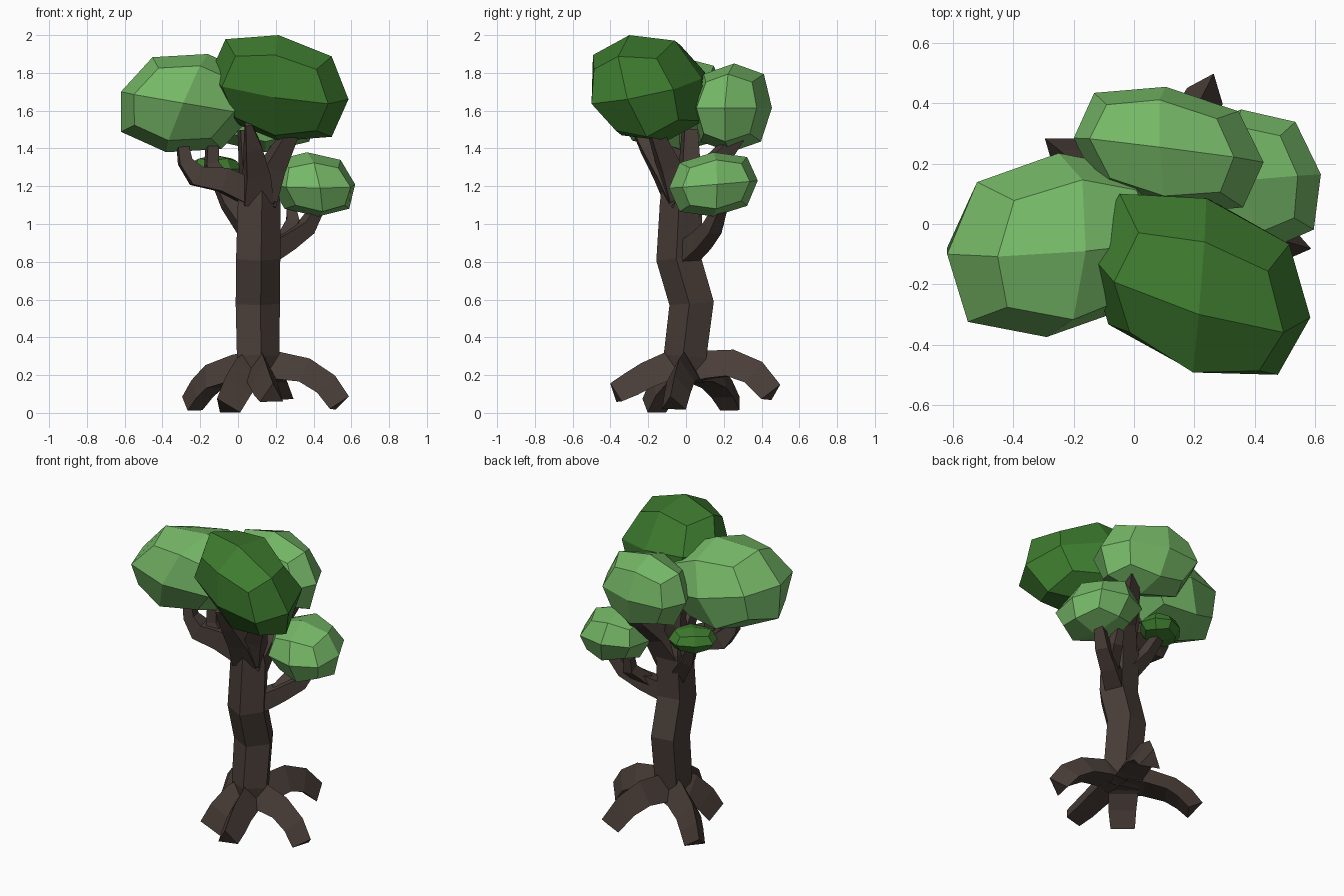
import bpy, bmesh, math
from mathutils import Vector as V


def material(name, rgb):
    m = bpy.data.materials.new(name)
    m.diffuse_color = (*rgb, 1)
    return m


BARK = material("dark_bark", (0.066, 0.047, 0.039))
LIGHT = material("light_leaf", (0.18, 0.48, 0.135))
DARK = material("dark_leaf", (0.048, 0.20, 0.028))


def finish(name, bm, mat):
    bmesh.ops.recalc_face_normals(bm, faces=bm.faces)
    me = bpy.data.meshes.new(name)
    bm.to_mesh(me)
    bm.free()
    me.materials.append(mat)
    ob = bpy.data.objects.new(name, me)
    bpy.context.collection.objects.link(ob)
    return ob


def limb(name, path, sides=4, ref=(0, 0, 1), phase=45, fat=1.0, drop=0.0):
    """Faceted tube along a path of (x, y, z, radius)."""
    bm = bmesh.new()
    pts = [V(p[:3]) - V((0, 0, drop)) for p in path]
    n = V(ref)
    rings = []
    for i, p in enumerate(pts):
        t = V((0, 0, 0))
        if i > 0:
            t += (p - pts[i - 1]).normalized()
        if i < len(pts) - 1:
            t += (pts[i + 1] - p).normalized()
        t.normalize()
        n = (n - t * n.dot(t)).normalized()
        b = t.cross(n)
        ring = []
        for k in range(sides):
            a = math.radians(phase) + math.tau * k / sides
            q = p + fat * path[i][3] * (n * math.cos(a) + b * math.sin(a))
            q.z = max(q.z, 0.0)
            ring.append(bm.verts.new(q))
        rings.append(ring)
    for r, s in zip(rings, rings[1:]):
        for k in range(sides):
            j = (k + 1) % sides
            bm.faces.new((r[k], r[j], s[j], s[k]))
    bm.faces.new(rings[0])
    bm.faces.new(rings[-1])
    return finish(name, bm, BARK)


def leaf_clump(name, mat, c, a, b, d):
    """24-faced rounded cube, stretched along three axis vectors."""
    bm = bmesh.new()
    bmesh.ops.create_cube(bm, size=2)
    bmesh.ops.subdivide_edges(bm, edges=bm.edges[:], cuts=1, use_grid_fill=True)
    scale = {1: 1.0, 2: 0.76, 3: 0.58}
    for v in bm.verts:
        k = scale[sum(abs(x) > 0.5 for x in v.co)]
        v.co = V(c) + k * (V(a) * v.co.x + V(b) * v.co.y + V(d) * v.co.z)
    return finish(name, bm, mat)


# Trunk: five-sided, with a kink
limb("trunk", [(0.1, 0, 0.17, 0.10), (0.1, 0, 0.3, 0.12), (0.098, 0.035, 0.58, 0.125),
               (0.1, -0.035, 0.82, 0.125), (0.105, -0.02, 1.12, 0.12),
               (0.11, -0.03, 1.24, 0.095)], sides=5,
     ref=(math.cos(math.radians(-8)), math.sin(math.radians(-8)), 0), phase=0)

# Arched roots
roots = {
    "root_right": [(0.12, 0, 0.23, 0.09), (0.22, -0.01, 0.245, 0.08), (0.35, -0.03, 0.225, 0.072),
                   (0.46, -0.05, 0.155, 0.068), (0.53, -0.07, 0.06, 0.062)],
    "root_back": [(0.1, 0.02, 0.23, 0.09), (0.13, 0.12, 0.25, 0.082), (0.16, 0.24, 0.26, 0.078),
                  (0.2, 0.36, 0.215, 0.072), (0.245, 0.45, 0.115, 0.062)],
    "root_left": [(0.08, 0.02, 0.24, 0.09), (-0.02, 0.08, 0.23, 0.08), (-0.14, 0.16, 0.19, 0.075),
                  (-0.2, 0.21, 0.13, 0.07), (-0.25, 0.25, 0.055, 0.062)],
    "root_front_left": [(0.08, -0.01, 0.25, 0.09), (0.03, -0.06, 0.22, 0.085),
                        (-0.02, -0.13, 0.14, 0.08), (-0.065, -0.18, 0.045, 0.07)],
    "root_front": [(0.11, -0.02, 0.25, 0.09), (0.125, -0.1, 0.24, 0.08), (0.14, -0.2, 0.2, 0.075),
                   (0.16, -0.29, 0.15, 0.07), (0.18, -0.37, 0.11, 0.06)],
}
# Branches
branches = {
    "branch_left": [(0.06, -0.03, 1.17, 0.085), (-0.08, -0.06, 1.235, 0.08),
                    (-0.22, -0.08, 1.255, 0.068), (-0.28, -0.09, 1.33, 0.045),
                    (-0.3, -0.09, 1.46, 0.032)],
    "branch_left_fork": [(-0.1, -0.06, 1.24, 0.055), (-0.14, -0.06, 1.32, 0.042),
                         (-0.135, -0.06, 1.48, 0.035)],
    "branch_small": [(0.05, 0.0, 0.98, 0.06), (-0.05, 0.05, 1.11, 0.045),
                     (-0.11, 0.09, 1.24, 0.035)],
    "branch_right": [(0.14, 0.0, 0.84, 0.07), (0.26, 0.08, 0.91, 0.06),
                     (0.36, 0.14, 0.98, 0.05), (0.42, 0.18, 1.08, 0.035)],
    "branch_right_fork": [(0.24, 0.07, 0.91, 0.045), (0.29, 0.17, 1.01, 0.042),
                          (0.28, 0.19, 1.1, 0.03)],
    "branch_front": [(0.1, -0.03, 1.14, 0.1), (0.1, -0.11, 1.28, 0.08),
                     (0.08, -0.2, 1.41, 0.055), (0.055, -0.28, 1.53, 0.022)],
    "branch_front_right": [(0.13, -0.04, 1.16, 0.09), (0.19, -0.09, 1.31, 0.07),
                           (0.28, -0.16, 1.48, 0.045)],
    "branch_back": [(0.11, -0.01, 1.08, 0.1), (0.16, 0.08, 1.24, 0.075),
                    (0.2, 0.19, 1.36, 0.06), (0.25, 0.28, 1.47, 0.04)],
    "branch_middle": [(0.09, -0.02, 1.16, 0.08), (0.06, 0.02, 1.32, 0.06),
                      (0.04, 0.02, 1.5, 0.045)],
}
# Roots are three-sided with the ridge on top
for name, path in roots.items():
    limb(name, path, sides=3, phase=0, fat=1.2, drop=0.018)
for name, path in branches.items():
    steep = abs(path[-1][0] - path[0][0]) < 0.2
    limb(name, path, ref=(1, 0.2, 0) if steep else (0, 0, 1), fat=1.12)

# Foliage: centre and three axis vectors
leaf_clump("foliage_top_front", DARK, (0.215, -0.2, 1.72),
           (0.37, -0.11, -0.06), (0.025, 0.285, 0.05), (0, -0.1, 0.28))
leaf_clump("foliage_left", LIGHT, (-0.27, -0.07, 1.64),
           (0.35, 0.03, -0.06), (0.02, 0.305, 0), (0.11, -0.02, 0.26))
leaf_clump("foliage_back", LIGHT, (0.115, 0.245, 1.615),
           (0.315, -0.04, 0), (-0.01, 0.21, 0), (-0.03, 0.01, 0.235))
leaf_clump("foliage_right_low", LIGHT, (0.395, 0.145, 1.21),
           (0.225, 0.02, 0), (-0.04, 0.235, 0.02), (-0.03, 0, 0.17))
leaf_clump("foliage_small", DARK, (-0.12, 0.1, 1.29),
           (0.115, 0.09, 0), (-0.08, 0.09, 0), (0, 0, 0.075))
